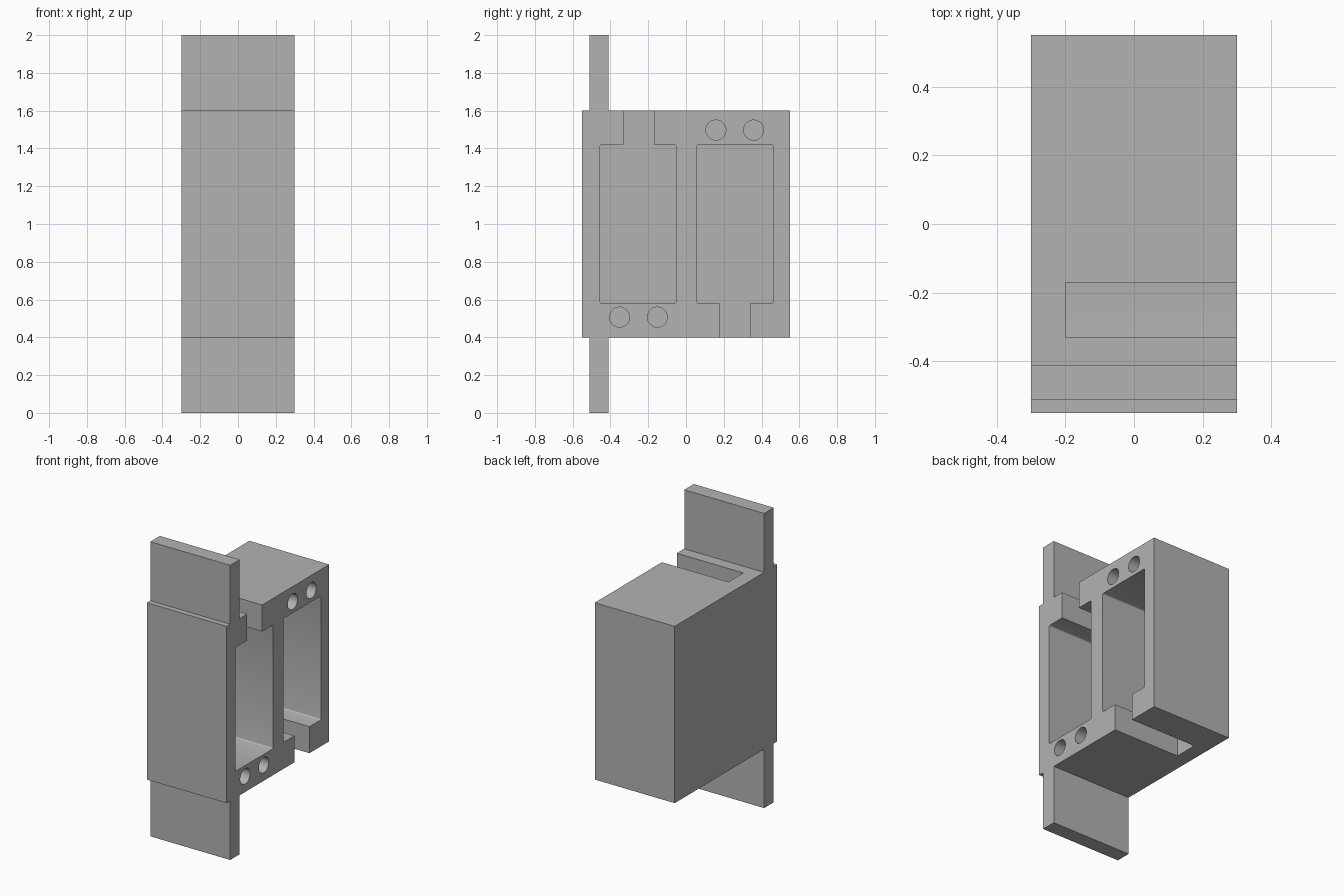
import bpy
import bmesh
import math
from mathutils import Matrix, Vector

cube = bpy.data.objects.get("Cube")
if cube:
    bpy.data.objects.remove(cube, do_unlink=True)

grey = bpy.data.materials.new("plain grey")
grey.use_nodes = True
colour = (0.45, 0.45, 0.45, 1)
grey.diffuse_color = colour
grey.node_tree.nodes["Principled BSDF"].inputs["Base Color"].default_value = colour

SIDE = 0.3       # half width
WALL = -0.2      # inner face of the closed side
OPEN = 0.4       # cutters run past the open side


def finish(name, bm):
    mesh = bpy.data.meshes.new(name)
    bm.to_mesh(mesh)
    bm.free()
    mesh.materials.append(grey)
    obj = bpy.data.objects.new(name, mesh)
    bpy.context.collection.objects.link(obj)
    return obj


def box(name, x, y, z, fillet=0):
    """Box from ranges; fillet rounds the edges that run along x."""
    bm = bmesh.new()
    bmesh.ops.create_cube(bm, size=1)
    for v in bm.verts:
        v.co = Vector([(r[0] + r[1]) / 2 + c * (r[1] - r[0])
                       for c, r in zip(v.co, (x, y, z))])
    if fillet:
        edges = [e for e in bm.edges
                 if abs(e.verts[0].co.x - e.verts[1].co.x) > 0.01]
        bmesh.ops.bevel(bm, geom=edges, offset=fillet, segments=3,
                        profile=0.5, affect='EDGES')
    return finish(name, bm)


def bore(name, y, z):
    """Round cutter along x."""
    bm = bmesh.new()
    place = Matrix.Translation((0.1, y, z)) @ Matrix.Rotation(math.pi / 2, 4, 'Y')
    bmesh.ops.create_cone(bm, cap_ends=True, segments=48, radius1=0.053,
                          radius2=0.053, depth=0.6, matrix=place)
    return finish(name, bm)


# Housing block
housing = box("housing", (-SIDE, SIDE), (-0.55, 0.55), (0.4, 1.6))

# Two pockets with opposite slots, and two pairs of bores
inside = (WALL, OPEN)
cutters = [
    box("front_pocket", inside, (-0.455, -0.053), (0.58, 1.42), 0.01),
    box("front_slot", inside, (-0.33, -0.17), (1.3, 1.7)),
    box("back_pocket", inside, (0.058, 0.46), (0.58, 1.42), 0.01),
    box("back_slot", inside, (0.177, 0.338), (0.3, 0.7)),
]
for y, z in ((-0.352, 0.507), (-0.152, 0.507), (0.158, 1.497), (0.358, 1.497)):
    cutters.append(bore("screw_bore", y, z))

bpy.context.view_layer.objects.active = housing
for cutter in cutters:
    cutter.hide_render = True
    cut = housing.modifiers.new(cutter.name, 'BOOLEAN')
    cut.operation = 'DIFFERENCE'
    cut.solver = 'EXACT'
    cut.object = cutter
    bpy.ops.object.modifier_apply(modifier=cut.name)
for cutter in cutters:
    bpy.data.objects.remove(cutter, do_unlink=True)

# Mounting tabs above and below
for name, z in (("upper_tab", (1.6, 2)), ("lower_tab", (0, 0.4))):
    box(name, (-SIDE, SIDE), (-0.512, -0.41), z)

# Smooth bores, sharp edges elsewhere
bpy.ops.object.select_all(action='DESELECT')
housing.select_set(True)
bpy.context.view_layer.objects.active = housing
bpy.ops.object.shade_smooth_by_angle(angle=math.radians(35))
